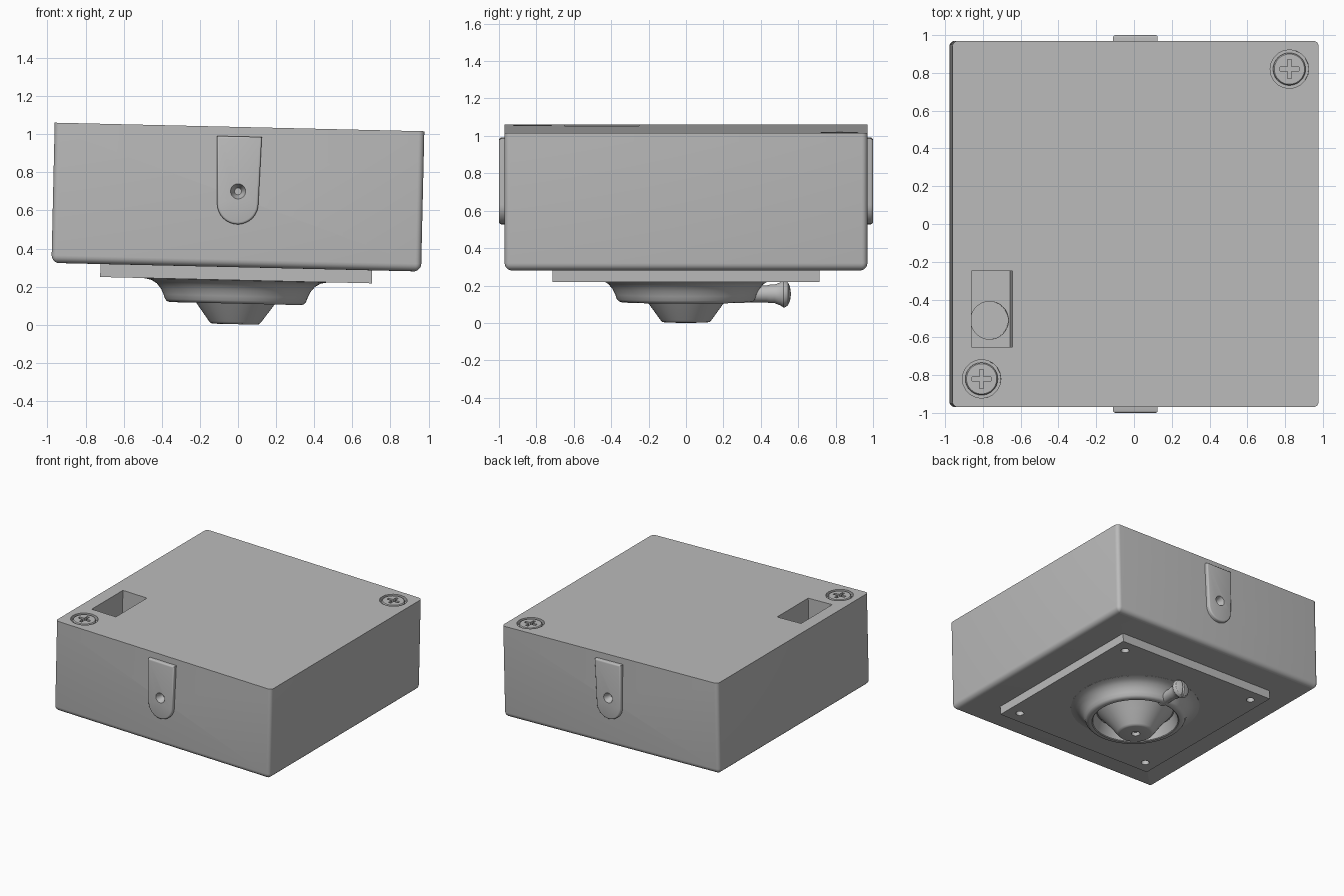
import bpy, bmesh, math
from mathutils import Matrix, Vector

if "Cube" in bpy.data.objects:
    bpy.data.objects.remove(bpy.data.objects["Cube"], do_unlink=True)

# One plain grey for the whole housing
grey = bpy.data.materials.new("plain grey")
grey.use_nodes = True
grey.diffuse_color = (0.5, 0.5, 0.5, 1)
grey.node_tree.nodes["Principled BSDF"].inputs["Base Color"].default_value = (0.5, 0.5, 0.5, 1)

# The whole unit leans slightly to one side
TILT = Matrix.Rotation(math.radians(1.33), 4, 'Y') @ Matrix.Translation((-0.016, 0, 0))


def finish(name, bm, place=Matrix()):
    bmesh.ops.recalc_face_normals(bm, faces=bm.faces)
    mesh = bpy.data.meshes.new(name)
    bm.to_mesh(mesh)
    bm.free()
    mesh.materials.append(grey)
    obj = bpy.data.objects.new(name, mesh)
    bpy.context.collection.objects.link(obj)
    obj.matrix_world = TILT @ place
    return obj


def block(name, low, high, upright=0, under=0):
    """Box between two corners, optionally rounded on upright and lower edges."""
    low, high = Vector(low), Vector(high)
    bm = bmesh.new()
    bmesh.ops.create_cube(bm, size=1)
    bmesh.ops.scale(bm, vec=high - low, verts=bm.verts)
    bmesh.ops.translate(bm, vec=(low + high) / 2, verts=bm.verts)
    if upright:
        edges = [e for e in bm.edges if abs(e.verts[0].co.z - e.verts[1].co.z) > 1e-4]
        bmesh.ops.bevel(bm, geom=edges, offset=upright, segments=5, profile=0.5, affect='EDGES')
    if under:
        edges = [e for e in bm.edges if all(abs(v.co.z - low.z) < 1e-4 for v in e.verts)]
        bmesh.ops.bevel(bm, geom=edges, offset=under, segments=5, profile=0.5, affect='EDGES')
    return finish(name, bm)


def lathe(name, profile, place=Matrix(), steps=48):
    """Solid of revolution about local z from (radius, height) points."""
    bm = bmesh.new()
    verts = [bm.verts.new((r, 0, z)) for r, z in profile]
    edges = [bm.edges.new(pair) for pair in zip(verts, verts[1:])]
    bmesh.ops.spin(bm, geom=verts + edges, cent=(0, 0, 0), axis=(0, 0, 1),
                   angle=math.tau, steps=steps)
    bmesh.ops.remove_doubles(bm, verts=bm.verts, dist=1e-5)
    return finish(name, bm, place)


def drum(name, radius, low, high, place, top=None, steps=32):
    top = radius if top is None else top
    return lathe(name, [(0, low), (radius, low), (top, high), (0, high)], place, steps)


def cut(targets, cutter):
    bpy.context.view_layer.update()
    for obj in targets:
        mod = obj.modifiers.new("cut", 'BOOLEAN')
        mod.object = cutter
        mod.solver = 'EXACT'
        bpy.context.view_layer.objects.active = obj
        bpy.ops.object.modifier_apply(modifier=mod.name)
    bpy.data.objects.remove(cutter, do_unlink=True)


def at(x, y, z=0):
    return Matrix.Translation((x, y, z))


# Main box and lid
W = 0.97
SEAM, TOP = 0.993, 1.038
box = block("box_body", (-W, -W, 0.302), (W, W, SEAM), 0.03, 0.04)
lid = block("lid", (-W, -W, SEAM), (W, W, TOP), 0.03)

# Deep rectangular pocket with a round well in its floor
cut([box, lid], block("pocket_cutter", (-0.868, -0.65, 0.54), (-0.652, -0.25, 1.2)))
cut([box], drum("well_cutter", 0.1, 0.44, 0.6, at(-0.761, -0.51)))

# Cross-head lid screws in round recesses
for i, s in enumerate((-1, 1)):
    spot = at(s * 0.815, s * 0.82)
    cut([lid], drum("recess_cutter", 0.102, 1.005, 1.2, spot, steps=20))
    head = lathe("lid_screw_" + str(i + 1), [(0, 1.0), (0.086, 1.0), (0.086, 1.028),
                 (0.08, 1.036), (0, 1.037)], spot)
    for a, b in ((0.05, 0.011), (0.011, 0.05)):
        cx, cy = s * 0.815, s * 0.82
        cut([head], block("cross_cutter", (cx - a, cy - b, 1.012), (cx + a, cy + b, 1.1)))


# Rounded mounting tabs on front and back
def tab(name, turn):
    r, centre = 0.108, 0.635
    outline = [(-0.118, 0.988)]
    for k in range(25):
        a = math.pi + math.pi * k / 24
        outline.append((r * math.cos(a), centre + r * math.sin(a)))
    outline.append((0.118, 0.988))
    bm = bmesh.new()
    face = bm.faces.new([bm.verts.new((x, -0.95, z)) for x, z in outline])
    made = bmesh.ops.extrude_face_region(bm, geom=[face])["geom"]
    moved = [g for g in made if isinstance(g, bmesh.types.BMVert)]
    bmesh.ops.translate(bm, vec=(0, -0.05, 0), verts=moved)
    rim = [e for e in bm.edges if all(v.co.y < -0.99 for v in e.verts)]
    bmesh.ops.bevel(bm, geom=rim, offset=0.012, segments=3, profile=0.5, affect='EDGES')
    spin = Matrix.Rotation(turn, 4, 'Z')
    obj = finish(name, bm, spin)
    hole = spin @ at(0, -1.001, 0.7) @ Matrix.Rotation(-math.pi / 2, 4, 'X')
    cut([obj, box], drum("tab_hole_cutter", 0.04, 0, 0.06, hole, 0.018))


tab("front_tab", 0)
tab("back_tab", math.pi)

# Square base plate with a screw hole in each corner
P = 0.713
plate = block("base_plate", (-P, -P, 0.234), (P, P, 0.302))
for sx in (-1, 1):
    for sy in (-1, 1):
        cut([plate], drum("plate_hole_cutter", 0.03, 0.2, 0.28, at(sx * 0.61, sy * 0.61)))

# Flared collar with a recessed mouth
lathe("collar", [(0, 0.26), (0.48, 0.26), (0.48, 0.233), (0.445, 0.226), (0.415, 0.208),
      (0.392, 0.18), (0.378, 0.15), (0.37, 0.127), (0.36, 0.116), (0.345, 0.111),
      (0.325, 0.111), (0.318, 0.116), (0.29, 0.2), (0, 0.2)], steps=64)

# Tapered nozzle with a small centre hole
lathe("nozzle", [(0, 0.215), (0.295, 0.215), (0.205, 0.11), (0.137, 0.016), (0.127, 0.006),
      (0.115, 0.003), (0.032, 0.003), (0.028, 0.03), (0, 0.03)], steps=64)

# Slotted screw on the collar side
screw = lathe("collar_screw", [(0, 0.3), (0.045, 0.3), (0.045, 0.43), (0.05, 0.45),
              (0.05, 0.475), (0.062, 0.505), (0.072, 0.52), (0.072, 0.528), (0.062, 0.545),
              (0.04, 0.556), (0, 0.562)],
              at(0, 0, 0.155) @ Matrix.Rotation(-math.pi / 2, 4, 'X'), 32)
cut([screw], block("slot_cutter", (-0.008, 0.535, 0), (0.008, 0.7, 0.3)))

# Smooth the curves and keep real edges crisp
bpy.ops.object.select_all(action='DESELECT')
for obj in bpy.context.collection.objects:
    if obj.type == 'MESH' and grey.name in obj.data.materials:
        obj.select_set(True)
        bpy.context.view_layer.objects.active = obj
bpy.ops.object.shade_smooth_by_angle(angle=math.radians(32))
